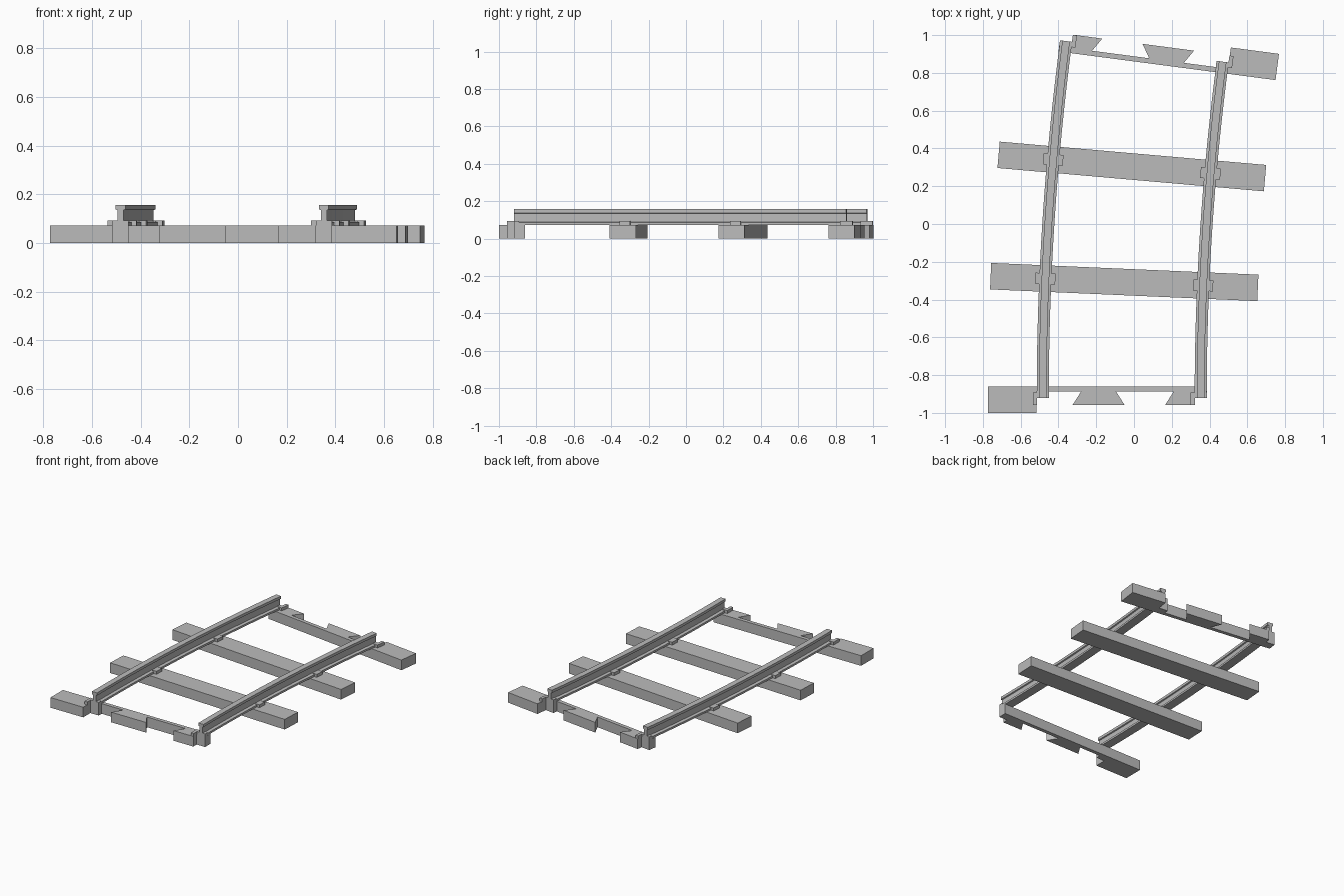
import bpy, bmesh, math
from mathutils import Matrix, Vector

cube = bpy.data.objects.get("Cube")
if cube:
    bpy.data.objects.remove(cube, do_unlink=True)

RADIUS, SWEEP = 14.05, math.radians(7.5)
START = Vector((-0.065, -0.92, 0))
GAUGE = 0.418          # half distance between rail centres
TIE_TOP, CHAIR_TOP = 0.072, 0.093

grey = bpy.data.materials.new("plain grey")
grey.use_nodes = True
colour = (0.5, 0.5, 0.5, 1)
grey.diffuse_color = colour
grey.node_tree.nodes["Principled BSDF"].inputs["Base Color"].default_value = colour


def frame(fraction, flip=False):
    """Local frame on the curved centre line; flip turns it to face back."""
    a = SWEEP * fraction
    place = START + Vector((RADIUS * (1 - math.cos(a)), RADIUS * math.sin(a), 0))
    return Matrix.Translation(place) @ Matrix.Rotation(-a + (math.pi if flip else 0), 4, "Z")


def finish(name, bm):
    bmesh.ops.recalc_face_normals(bm, faces=bm.faces)
    mesh = bpy.data.meshes.new(name)
    bm.to_mesh(mesh)
    bm.free()
    mesh.materials.append(grey)
    obj = bpy.data.objects.new(name, mesh)
    bpy.context.collection.objects.link(obj)
    return obj


def prism(name, outline, z0, z1, matrix):
    """Extrude a flat outline upward."""
    bm = bmesh.new()
    face = bm.faces.new([bm.verts.new((x, y, z0)) for x, y in outline])
    top = bmesh.ops.extrude_face_region(bm, geom=[face])["geom"]
    bmesh.ops.translate(bm, vec=(0, 0, z1 - z0),
                        verts=[g for g in top if isinstance(g, bmesh.types.BMVert)])
    bm.transform(matrix)
    return finish(name, bm)


def block(name, x0, x1, y0, y1, z0, z1, matrix):
    return prism(name, [(x0, y0), (x1, y0), (x1, y1), (x0, y1)], z0, z1, matrix)


# Rails: an I-shaped section swept along the arc
half = [(0.032, TIE_TOP), (0.032, 0.086), (0.012, 0.09), (0.012, 0.135),
        (0.02, 0.138), (0.02, 0.157)]
section = half + [(-x, z) for x, z in reversed(half)]
STEPS = 16
for side, label in ((-1, "right"), (1, "left")):
    bm = bmesh.new()
    rings = [[bm.verts.new(frame(i / STEPS) @ Vector((side * GAUGE + x, 0, z)))
              for x, z in section] for i in range(STEPS + 1)]
    n = len(section)
    for a, b in zip(rings, rings[1:]):
        for k in range(n):
            bm.faces.new((a[k], a[(k + 1) % n], b[(k + 1) % n], b[k]))
    bm.faces.new(rings[0])
    bm.faces.new(rings[-1])
    finish(label + "_rail", bm)

# Middle ties with a chair on each side of each rail
for fraction, label in ((1 / 3, "front_middle"), (2 / 3, "back_middle")):
    m = frame(fraction)
    block(label + "_tie", -0.708, 0.708, -0.07, 0.07, 0, TIE_TOP, m)
    for side, name in ((-1, "right"), (1, "left")):
        c = side * GAUGE
        for x0, x1, part in ((-0.053, -0.02, "outer"), (0.02, 0.053, "inner")):
            block(f"{label}_{name}_{part}_chair", c + side * x0, c + side * x1,
                  -0.029, 0.029, TIE_TOP, CHAIR_TOP, m)

# End ties: one outer block, a thin bar, dovetail joints and rail supports
for fraction, flip, label in ((0, False, "front"), (1, True, "back")):
    m = frame(fraction, flip)
    inner, outer = GAUGE - 0.033, GAUGE + 0.033
    block(label + "_outer_block", -0.708, -outer, -0.08, 0.06, 0, TIE_TOP, m)
    dovetails = [(-inner, 0.06), (-inner, 0.033), (-0.215, 0.033), (-0.26, -0.038),
                 (0.015, -0.038), (-0.03, 0.033), (0.275, 0.033), (0.23, -0.038),
                 (inner, -0.038), (inner, 0.06)]
    prism(label + "_dovetail_bar", dovetails, 0, TIE_TOP, m)
    for c, name in ((-GAUGE, "first"), (GAUGE, "second")):
        block(f"{label}_{name}_rail_support", c - 0.033, c + 0.033,
              0, 0.06, 0, TIE_TOP, m)
        block(f"{label}_{name}_rail_foot", c - 0.033, c + 0.033,
              0, 0.028, TIE_TOP, CHAIR_TOP, m)
        block(f"{label}_{name}_chair", c - 0.053, c - 0.031,
              -0.037, 0.028, TIE_TOP, CHAIR_TOP, m)
